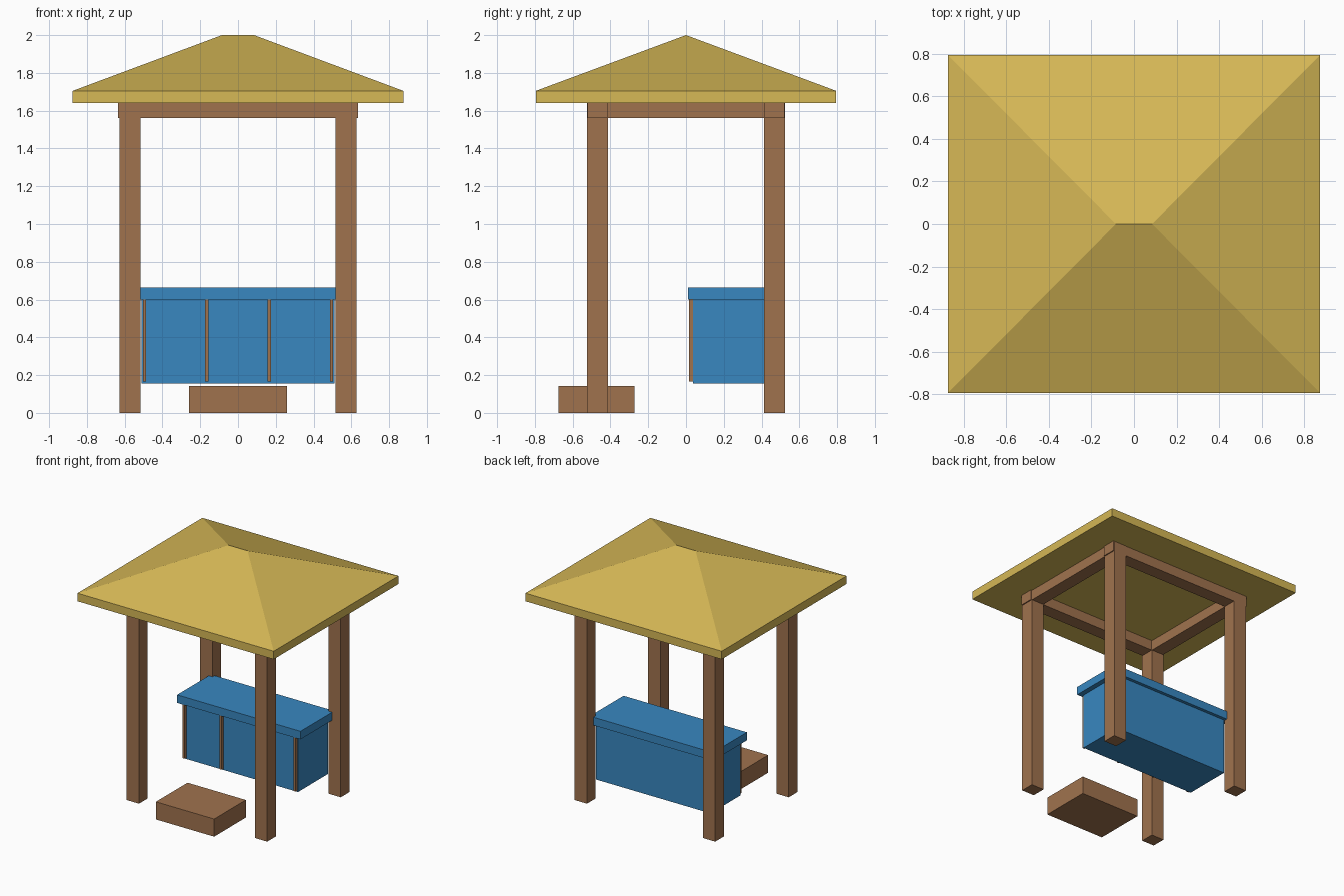
import bpy, bmesh

if "Cube" in bpy.data.objects:
    bpy.data.objects.remove(bpy.data.objects["Cube"])


def material(name, rgb):
    m = bpy.data.materials.new(name)
    m.diffuse_color = (*rgb, 1)
    m.use_nodes = True
    m.node_tree.nodes["Principled BSDF"].inputs["Base Color"].default_value = m.diffuse_color
    return m


wood = material("brown wood", (0.352, 0.171, 0.076))
blue = material("blue paint", (0.040, 0.242, 0.527))
thatch = material("straw yellow", (0.672, 0.479, 0.093))


def finish(name, bm, mat):
    bmesh.ops.recalc_face_normals(bm, faces=bm.faces)
    me = bpy.data.meshes.new(name)
    bm.to_mesh(me)
    bm.free()
    me.materials.append(mat)
    ob = bpy.data.objects.new(name, me)
    bpy.context.collection.objects.link(ob)
    return ob


def box(name, x, y, z, mat):
    """Box from (min, max) pairs on each axis."""
    bm = bmesh.new()
    bmesh.ops.create_cube(bm, size=1)
    for v in bm.verts:
        v.co = [r[0] if c < 0 else r[1] for c, r in zip(v.co, (x, y, z))]
    return finish(name, bm, mat)


PX, PY, H = 0.572, 0.468, 0.055      # post centres and half width

# Four corner posts
for sx, side in ((-1, "left"), (1, "right")):
    for sy, end in ((-1, "front"), (1, "back")):
        box(f"{end}_{side}_post", (sx * PX - H, sx * PX + H),
            (sy * PY - H, sy * PY + H), (0, 1.64), wood)

# Beam frame under the roof
for s, end in ((-1, "front"), (1, "back")):
    box(f"{end}_beam", (-0.635, 0.635), (s * PY - 0.053, s * PY + 0.053), (1.56, 1.642), wood)
for s, side in ((-1, "left"), (1, "right")):
    box(f"{side}_beam", (s * PX - 0.053, s * PX + 0.053), (-PY, PY), (1.56, 1.642), wood)

# Hipped roof: eaves slab rising to a short ridge
bm = bmesh.new()
corners = [(-0.875, -0.795), (0.875, -0.795), (0.875, 0.795), (-0.875, 0.795)]
low = [bm.verts.new((x, y, 1.64)) for x, y in corners]
top = [bm.verts.new((x, y, 1.705)) for x, y in corners]
a, b = [bm.verts.new((x, 0, 2.0)) for x in (-0.085, 0.085)]
bm.faces.new(low)
for i in range(4):
    j = (i + 1) % 4
    bm.faces.new((low[i], low[j], top[j], top[i]))
bm.faces.new((top[0], top[1], b, a))
bm.faces.new((top[1], top[2], b))
bm.faces.new((top[2], top[3], a, b))
bm.faces.new((top[3], top[0], a))
finish("roof", bm, thatch)

# Counter with overhanging top and front battens
box("counter_body", (-0.51, 0.51), (0.036, 0.415), (0.155, 0.602), blue)
box("counter_top", (-0.55, 0.55), (0.01, 0.44), (0.60, 0.665), blue)
for i, x in enumerate((-0.495, -0.165, 0.165, 0.495)):
    box(f"counter_batten_{i + 1}", (x - 0.009, x + 0.009), (0.015, 0.037), (0.165, 0.60), wood)

# Step in front
box("front_step", (-0.26, 0.26), (-0.675, -0.272), (0, 0.142), wood)
